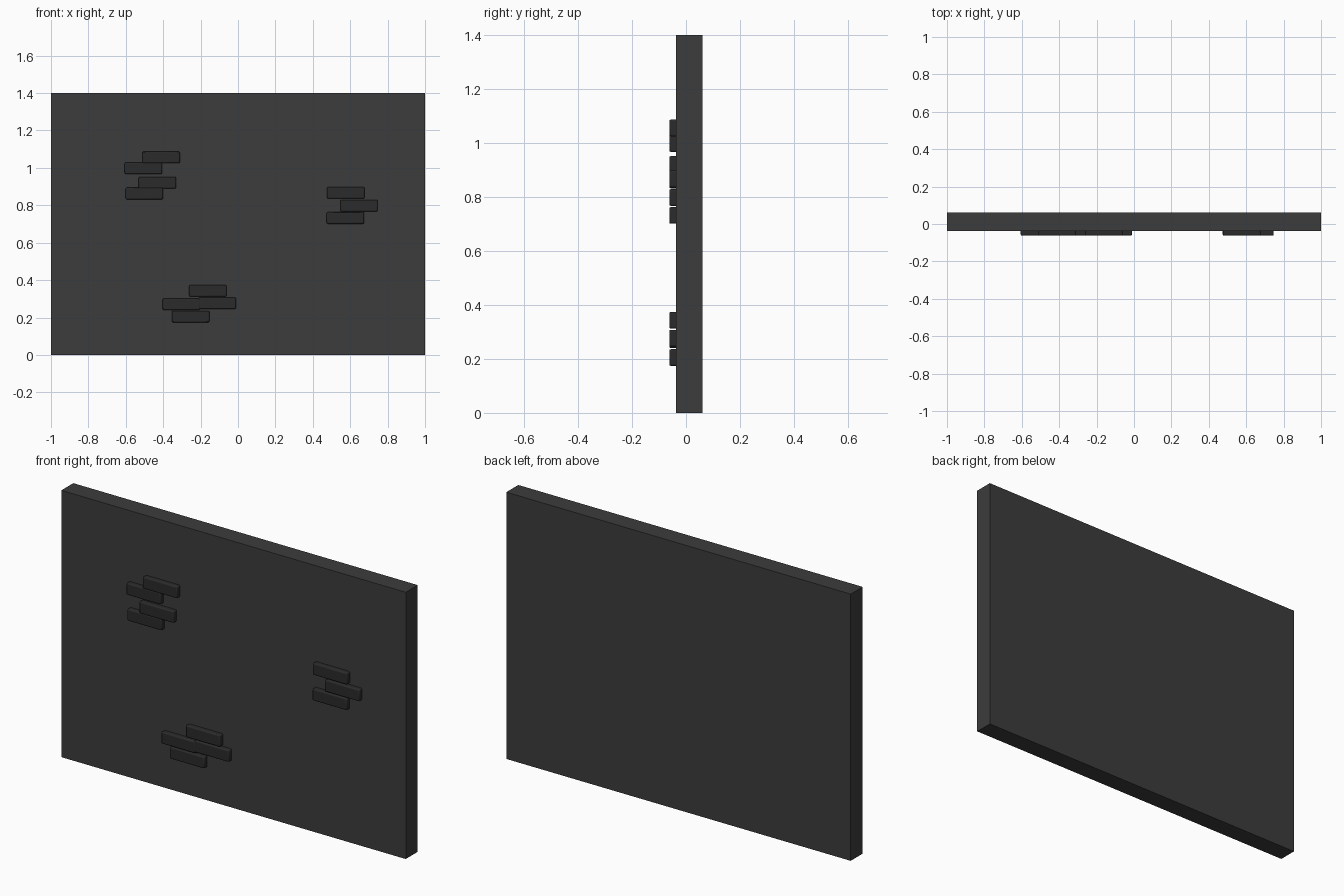
import bpy

if "Cube" in bpy.data.objects:
    bpy.data.objects.remove(bpy.data.objects["Cube"])


def material(name, v):
    m = bpy.data.materials.new(name)
    m.diffuse_color = (v, v, v, 1)
    m.use_nodes = True
    m.node_tree.nodes["Principled BSDF"].inputs["Base Color"].default_value = m.diffuse_color
    return m


def box(name, lo, hi, mat, bevel=0.0):
    bpy.ops.mesh.primitive_cube_add(
        size=1, location=[(a + b) / 2 for a, b in zip(lo, hi)])
    ob = bpy.context.object
    ob.name = name
    ob.scale = [b - a for a, b in zip(lo, hi)]
    bpy.ops.object.transform_apply(location=False, rotation=False, scale=True)
    ob.data.materials.append(mat)
    if bevel:
        mod = ob.modifiers.new("soft_edges", "BEVEL")
        mod.width = bevel
        mod.segments = 2
        bpy.ops.object.shade_smooth_by_angle()
    return ob


wall_mat = material("wall_grey", 0.045)
brick_mat = material("brick_grey", 0.024)

# Wall slab
FACE = -0.037
box("wall", (-1, FACE, 0), (1, 0.062, 1.4), wall_mat)

# Exposed bricks in three clusters: (x, z) centres
clusters = {
    "upper_left": [(-0.411, 1.056), (-0.506, 0.998), (-0.431, 0.921), (-0.501, 0.863)],
    "right": [(0.576, 0.867), (0.647, 0.798), (0.574, 0.732)],
    "lower": [(-0.161, 0.343), (-0.303, 0.271), (-0.111, 0.277), (-0.253, 0.205)],
}
W, H = 0.2, 0.062
for group, centres in clusters.items():
    for i, (x, z) in enumerate(centres):
        box(f"brick_{group}_{i + 1}", (x - W / 2, -0.062, z - H / 2),
            (x + W / 2, FACE + 0.025, z + H / 2), brick_mat, 0.006)
